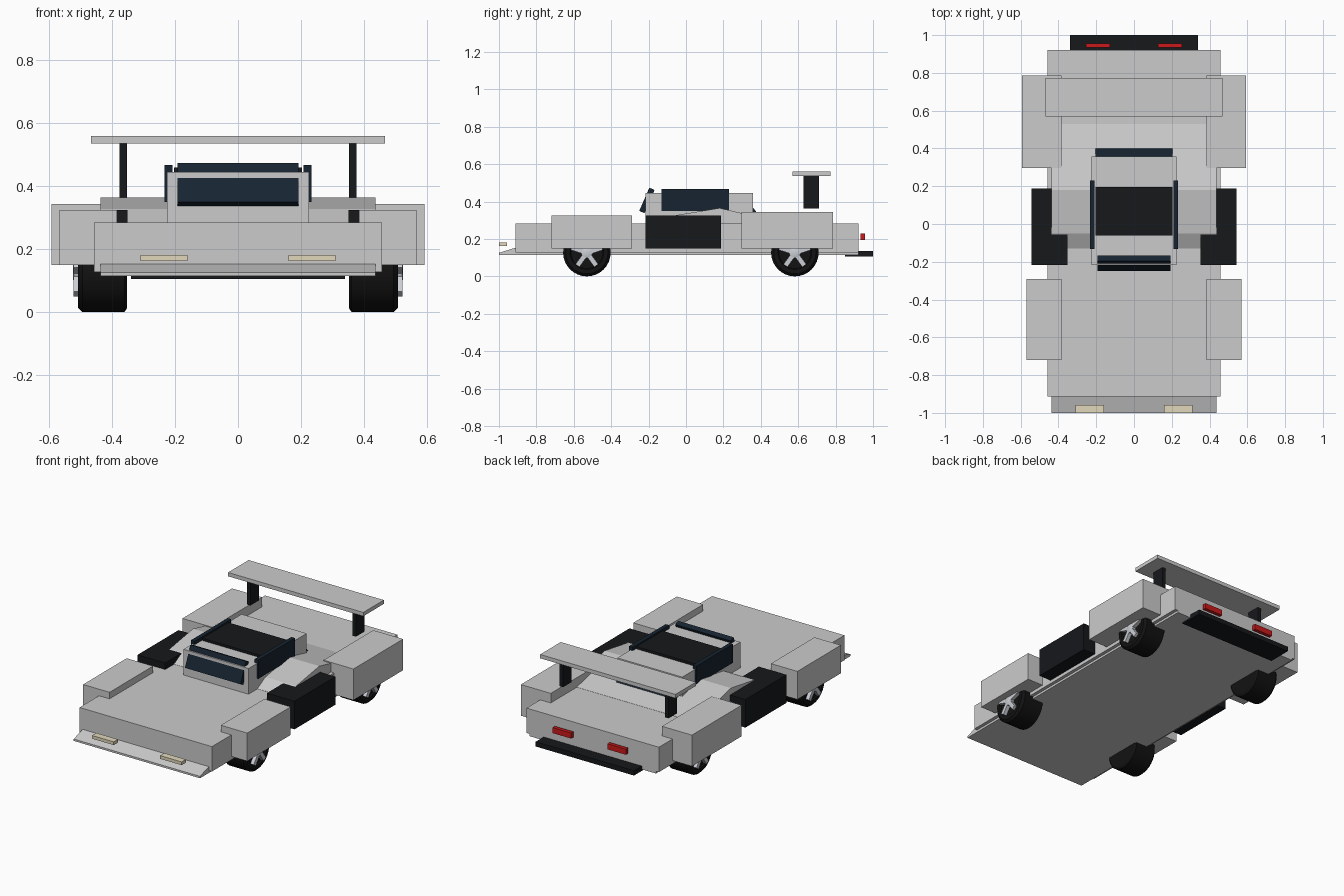
import bpy, bmesh, math
from mathutils import Matrix

if "Cube" in bpy.data.objects:
    bpy.data.objects.remove(bpy.data.objects["Cube"])


def material(name, rgb):
    m = bpy.data.materials.new(name)
    m.diffuse_color = (*rgb, 1)
    m.use_nodes = True
    m.node_tree.nodes["Principled BSDF"].inputs["Base Color"].default_value = m.diffuse_color
    return m


BLACK = material("black_trim", (0.008, 0.009, 0.011))
GLASS = material("dark_glass", (0.008, 0.017, 0.03))
TYRE = material("tyre_rubber", (0.006, 0.006, 0.006))
METAL = material("wheel_metal", (0.6, 0.63, 0.67))
RED = material("tail_red", (0.6, 0.01, 0.01))
CREAM = material("lamp_cream", (0.75, 0.68, 0.5))


def finish(name, bm, mat=None):
    bmesh.ops.recalc_face_normals(bm, faces=bm.faces[:])
    me = bpy.data.meshes.new(name)
    bm.to_mesh(me)
    bm.free()
    ob = bpy.data.objects.new(name, me)
    bpy.context.collection.objects.link(ob)
    if mat:
        me.materials.append(mat)
    return ob


def prism(name, profile, x0, x1, mat=None):
    """Extrude a (y, z) side profile from x0 to x1."""
    bm = bmesh.new()
    face = bm.faces.new([bm.verts.new((x0, y, z)) for y, z in profile])
    new = bmesh.ops.extrude_face_region(bm, geom=[face])["geom"]
    bmesh.ops.translate(bm, vec=(x1 - x0, 0, 0),
                        verts=[v for v in new if isinstance(v, bmesh.types.BMVert)])
    return finish(name, bm, mat)


def box(name, x, y, z, mat=None):
    return prism(name, [(y[0], z[0]), (y[1], z[0]), (y[1], z[1]), (y[0], z[1])], x[0], x[1], mat)


def pair(name, x, y, z, mat=None):
    box(name + "_right", x, y, z, mat)
    box(name + "_left", (-x[1], -x[0]), y, z, mat)


# Body, floor and nose
box("main_body", (-0.458, 0.458), (-0.912, 0.922), (0.128, 0.284))
box("floor_plate", (-0.437, 0.437), (-0.95, 0.922), (0.114, 0.13))
prism("front_splitter", [(-1, 0.114), (-0.9, 0.114), (-0.9, 0.155), (-0.912, 0.153), (-1, 0.126)],
      -0.437, 0.437)
box("rear_diffuser", (-0.34, 0.34), (0.85, 1.0), (0.105, 0.135), BLACK)

# Sloping deck behind and beside the cabin
prism("engine_deck", [(-0.13, 0.27), (-0.13, 0.285), (-0.05, 0.328), (0.18, 0.365),
                      (0.53, 0.285), (0.53, 0.27)], -0.437, 0.437)

# Fenders and side pods
pair("front_fender", (0.385, 0.568), (-0.72, -0.29), (0.149, 0.325))
pair("rear_fender", (0.385, 0.592), (0.296, 0.787), (0.149, 0.344))
pair("side_pod", (0.352, 0.543), (-0.217, 0.188), (0.149, 0.325), BLACK)

# Cabin with roof panel and windows
box("cabin", (-0.225, 0.225), (-0.217, 0.358), (0.25, 0.445))
box("roof_panel", (-0.204, 0.204), (-0.06, 0.197), (0.43, 0.46), BLACK)
pair("side_window", (0.208, 0.233), (-0.132, 0.23), (0.35, 0.467), GLASS)
prism("windshield", [(-0.25, 0.35), (-0.222, 0.338), (-0.168, 0.462), (-0.196, 0.474)],
      -0.192, 0.192, GLASS)
prism("rear_window", [(0.335, 0.357), (0.355, 0.372), (0.407, 0.305), (0.385, 0.288)],
      -0.204, 0.204, GLASS)

# Rear wing
box("wing_blade", (-0.468, 0.468), (0.57, 0.773), (0.536, 0.56))
pair("wing_post", (0.353, 0.377), (0.627, 0.71), (0.362, 0.54), BLACK)

# Lamps
pair("headlight", (0.16, 0.31), (-1.0, -0.958), (0.162, 0.182), CREAM)
pair("tail_light", (0.126, 0.254), (0.934, 0.956), (0.195, 0.23), RED)


# Wheels: lathed tyre, hub disc and five spokes
def lathe(name, profile, loc, side, mat, n=32):
    """Spin an (x, radius) profile round the axle."""
    bm = bmesh.new()
    rings = [[bm.verts.new((side * x, loc[0] + r * math.cos(2 * math.pi * i / n),
                            loc[1] + r * math.sin(2 * math.pi * i / n))) for i in range(n)]
             for x, r in profile]
    for a, b in zip(rings, rings[1:]):
        for i in range(n):
            bm.faces.new((a[i], a[(i + 1) % n], b[(i + 1) % n], b[i]))
    bm.faces.new(rings[0])
    bm.faces.new(rings[-1])
    ob = finish(name, bm, mat)
    bpy.context.view_layer.objects.active = ob
    ob.select_set(True)
    bpy.ops.object.shade_smooth_by_angle(angle=math.radians(30))
    ob.select_set(False)


def wheel(name, y, side):
    r = 0.127
    lathe(name + "_tyre", [(0.353, r - 0.012), (0.361, r), (0.495, r), (0.509, r - 0.014),
                           (0.509, 0.09), (0.5, 0.085)], (y, r), side, TYRE)
    lathe(name + "_hub", [(0.49, 0.03), (0.521, 0.03), (0.524, 0.024)], (y, r), side, METAL, 20)
    bm = bmesh.new()
    for k in range(5):
        spoke = Matrix.Translation((side * 0.51, y, r)) @ Matrix.Rotation(k * math.tau / 5, 4, "X") \
            @ Matrix.Translation((0, 0, 0.045)) @ Matrix.Diagonal((0.026, 0.026, 0.082, 1))
        bmesh.ops.create_cube(bm, size=1, matrix=spoke)
    finish(name + "_spokes", bm, METAL)


for side, label in ((1, "right"), (-1, "left")):
    wheel("front_wheel_" + label, -0.53, side)
    wheel("rear_wheel_" + label, 0.582, side)
